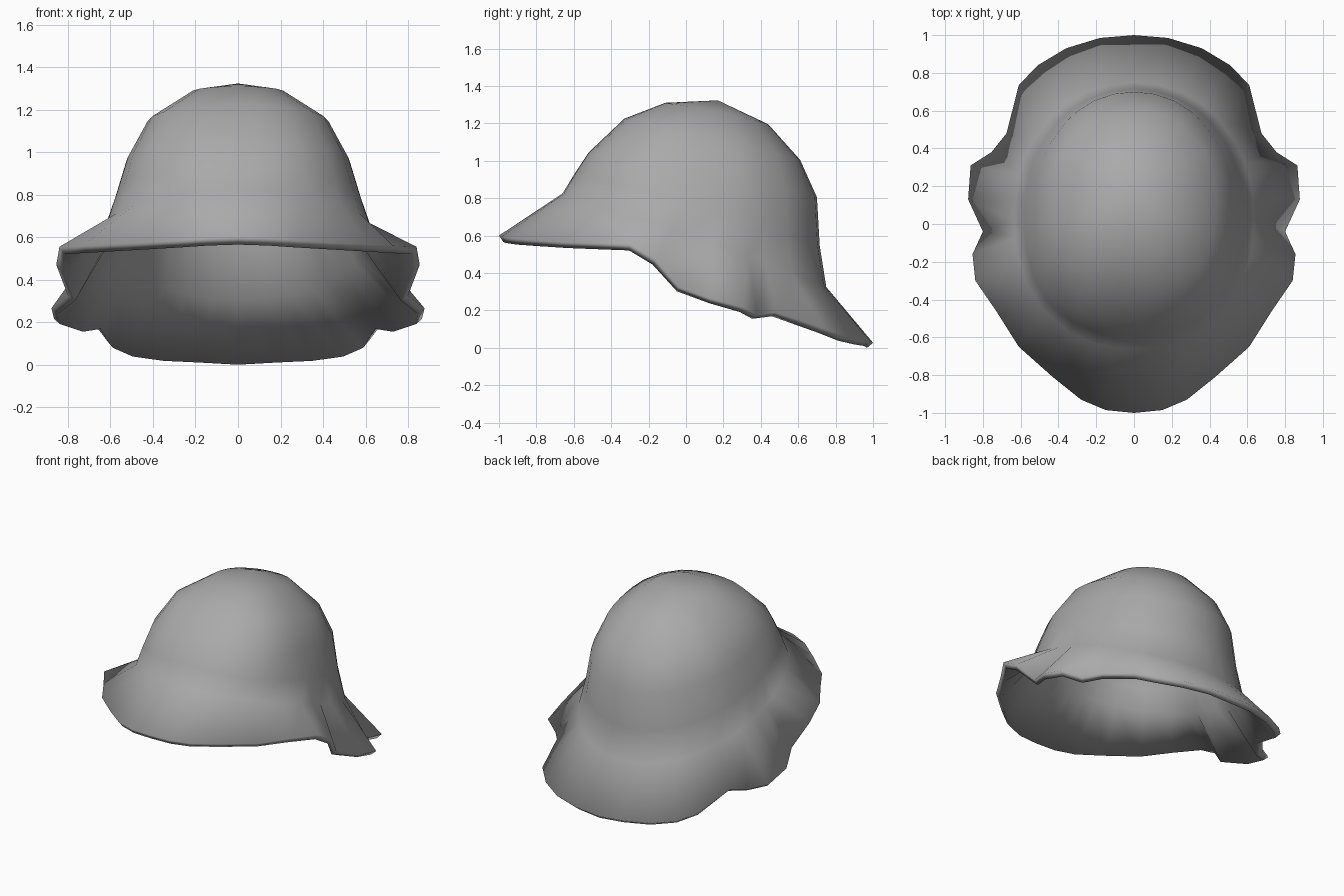
import bpy, bmesh, math

if "Cube" in bpy.data.objects:
    bpy.data.objects.remove(bpy.data.objects["Cube"])

# Wavy brim edge, right half, front to back (x, y, z)
half = [(0, -1, .605), (.15, -.985, .60), (.28, -.93, .59), (.43, -.81, .58),
        (.61, -.65, .57), (.73, -.46, .565), (.84, -.30, .56), (.855, -.16, .475),
        (.80, -.04, .33), (.878, .13, .27), (.865, .31, .22), (.755, .38, .18),
        (.675, .48, .195), (.61, .735, .11), (.51, .84, .07), (.36, .93, .05),
        (.18, .985, .042), (0, 1, .032)]
rim = half + [(-x, y, z) for x, y, z in half[-2:0:-1]]
angles = [math.atan2(x / .88, -y) for x, y, z in rim]

# Tilted crown rings: front y, front z, side x, side z, back y, back z, front squareness
crown = [(-.66, .83, .635, .60, .75, .33, 2.25),
         (-.59, .945, .58, .76, .715, .55, 2.5),
         (-.52, 1.05, .525, .95, .70, .81, 2.7),
         (-.33, 1.23, .43, 1.12, .61, 1.01, 2.8),
         (-.11, 1.315, .225, 1.27, .44, 1.20, 2.8)]


def ring(yf, zf, sx, zs, yb, zb, square):
    pts = []
    for t in angles:
        c, s = math.cos(t), math.sin(t)
        p = square if c > 0 else 2.06
        k = (abs(c) ** p + abs(s) ** p) ** (-1 / p)
        pts.append((sx * s * k, (yf + yb) / 2 - (yb - yf) / 2 * c * k,
                    zs + (zf - zb) / 2 * c + ((zf + zb) / 2 - zs) * c * c))
    return pts


# Outer shell of brim and crown
bm = bmesh.new()
rings = [[bm.verts.new(p) for p in pts] for pts in [rim] + [ring(*r) for r in crown]]
n = len(rim)
for lo, hi in zip(rings, rings[1:]):
    for i in range(n):
        j = (i + 1) % n
        bm.faces.new((lo[i], lo[j], hi[j], hi[i]))
apex = bm.verts.new((0, .17, 1.328))
for i in range(n):
    bm.faces.new((rings[-1][i], rings[-1][(i + 1) % n], apex))
mesh = bpy.data.meshes.new("floppy_hat")
bm.to_mesh(mesh)
bm.free()
hat = bpy.data.objects.new("floppy_hat", mesh)
bpy.context.collection.objects.link(hat)

# Cloth thickness, added to the inside
mod = hat.modifiers.new("thickness", 'SOLIDIFY')
mod.thickness = .042
mod.offset = -1
bpy.context.view_layer.objects.active = hat
hat.select_set(True)
bpy.ops.object.modifier_apply(modifier=mod.name)
bpy.ops.object.shade_smooth()

# Stand the lowest point on the ground
low = min(v.co.z for v in hat.data.vertices)
for v in hat.data.vertices:
    v.co.z -= low

cloth = bpy.data.materials.new("grey cloth")
cloth.diffuse_color = (.4, .4, .4, 1)
cloth.use_nodes = True
cloth.node_tree.nodes["Principled BSDF"].inputs["Base Color"].default_value = cloth.diffuse_color
hat.data.materials.append(cloth)
